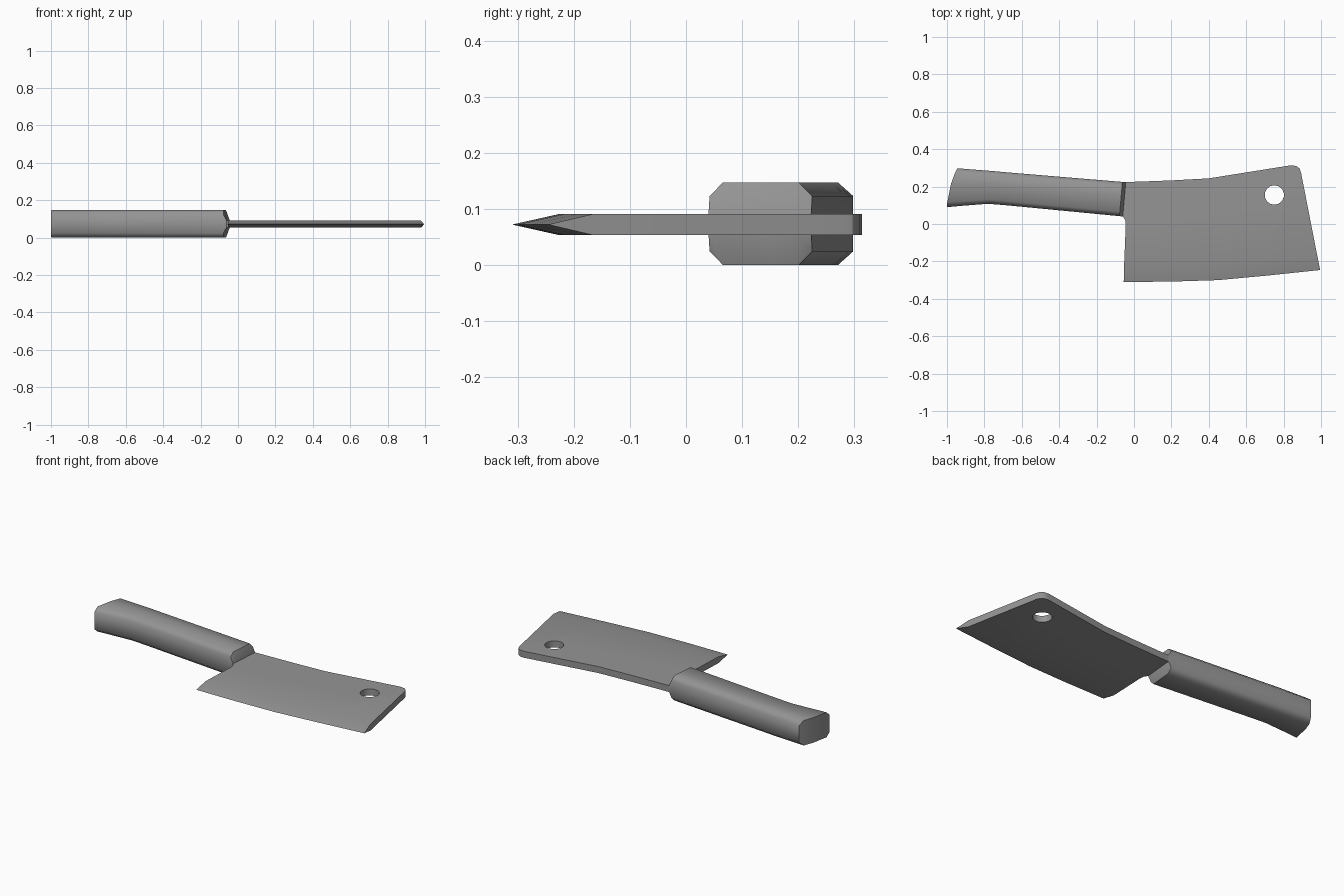
import bpy, bmesh
from math import radians

cube = bpy.data.objects.get("Cube")
if cube:
    bpy.data.objects.remove(cube, do_unlink=True)

steel = bpy.data.materials.new("grey_steel")
steel.use_nodes = True
GREY = (0.3, 0.3, 0.3, 1)
steel.diffuse_color = GREY
steel.node_tree.nodes["Principled BSDF"].inputs["Base Color"].default_value = GREY
MID = 0.072       # height of the centre plane
HALF = 0.019      # half of the blade thickness


def make_object(name, bm):
    bmesh.ops.recalc_face_normals(bm, faces=bm.faces)
    mesh = bpy.data.meshes.new(name)
    bm.to_mesh(mesh)
    bm.free()
    mesh.materials.append(steel)
    obj = bpy.data.objects.new(name, mesh)
    bpy.context.collection.objects.link(obj)
    return obj


def smooth(obj, angle):
    bpy.ops.object.select_all(action='DESELECT')
    obj.select_set(True)
    bpy.context.view_layer.objects.active = obj
    bpy.ops.object.shade_smooth_by_angle(angle=radians(angle))


# Blade: flat plate whose lower border tapers to a sharp cutting edge
edge = [(-0.055, -0.31), (0.2, -0.308), (0.45, -0.3), (0.72, -0.275), (0.995, -0.246)]
inner = [(-0.053, -0.225), (0.2, -0.223), (0.45, -0.215), (0.71, -0.19), (0.979, -0.165)]
spine = [(0.893, 0.275), (0.885, 0.297), (0.868, 0.31), (0.84, 0.314), (0.4, 0.244),
         (0.2, 0.233), (-0.045, 0.224), (-0.062, 0.2), (-0.07, 0.045),
         (-0.058, 0.038), (-0.047, 0.02), (-0.044, 0.0)]
outline = inner + spine
bm = bmesh.new()
low = [bm.verts.new((x, y, MID - HALF)) for x, y in outline]
high = [bm.verts.new((x, y, MID + HALF)) for x, y in outline]
tip = [bm.verts.new((x, y, MID)) for x, y in edge]
bm.faces.new(low)
bm.faces.new(high)
last = len(inner) - 1
for i in range(last):
    for side in (low, high):
        bm.faces.new((side[i], side[i + 1], tip[i + 1], tip[i]))
for i in range(last, len(outline)):
    j = (i + 1) % len(outline)
    bm.faces.new((low[i], low[j], high[j], high[i]))
for i in (0, last):
    bm.faces.new((low[i], high[i], tip[i]))
blade = make_object("blade", bm)

# Hanging hole cut through the blade
bm = bmesh.new()
bmesh.ops.create_cone(bm, cap_ends=True, segments=14, radius1=0.052, radius2=0.052, depth=0.2)
bmesh.ops.translate(bm, verts=bm.verts, vec=(0.75, 0.155, MID))
cutter = make_object("hole_cutter", bm)
cut = blade.modifiers.new("hanging_hole", 'BOOLEAN')
cut.operation = 'DIFFERENCE'
cut.solver = 'EXACT'
cut.object = cutter
bpy.context.view_layer.objects.active = blade
bpy.ops.object.modifier_apply(modifier=cut.name)
bpy.data.objects.remove(cutter, do_unlink=True)
smooth(blade, 30)

# Handle: chamfered sections, each from a lower to an upper point, with a height and bulge
sections = [((-1, 0.09), (-0.945, 0.298), 0.0735, 0.012),
            ((-0.9, 0.099), (-0.87, 0.292), 0.0735, 0),
            ((-0.78, 0.108), (-0.765, 0.284), 0.0735, 0),
            ((-0.68, 0.1), (-0.665, 0.275), 0.0735, 0),
            ((-0.078, 0.042), (-0.062, 0.225), 0.0735, 0),
            ((-0.06, 0.04), (-0.044, 0.223), 0.024, 0)]
# Position across the section, and share of its half height
profile = [(0, 0.67), (0.13, 1), (0.6, 1), (0.87, 1), (1, 0.67)]
profile += [(t, -h) for t, h in reversed(profile)]
bm = bmesh.new()
rings = []
for (x0, y0), (x1, y1), half, bulge in sections:
    rings.append([bm.verts.new((x0 + (x1 - x0) * t - bulge * 4 * t * (1 - t),
                                y0 + (y1 - y0) * t, 0.0735 + half * h))
                  for t, h in profile])
for a, b in zip(rings, rings[1:]):
    for i in range(len(profile)):
        j = (i + 1) % len(profile)
        bm.faces.new((a[i], a[j], b[j], b[i]))
# Butt built from strips so that it can curve
for i in range(4):
    k = len(profile) - 1 - i
    bm.faces.new((rings[0][i], rings[0][i + 1], rings[0][k - 1], rings[0][k]))
bm.faces.new(rings[-1])
handle = make_object("handle", bm)
smooth(handle, 50)
